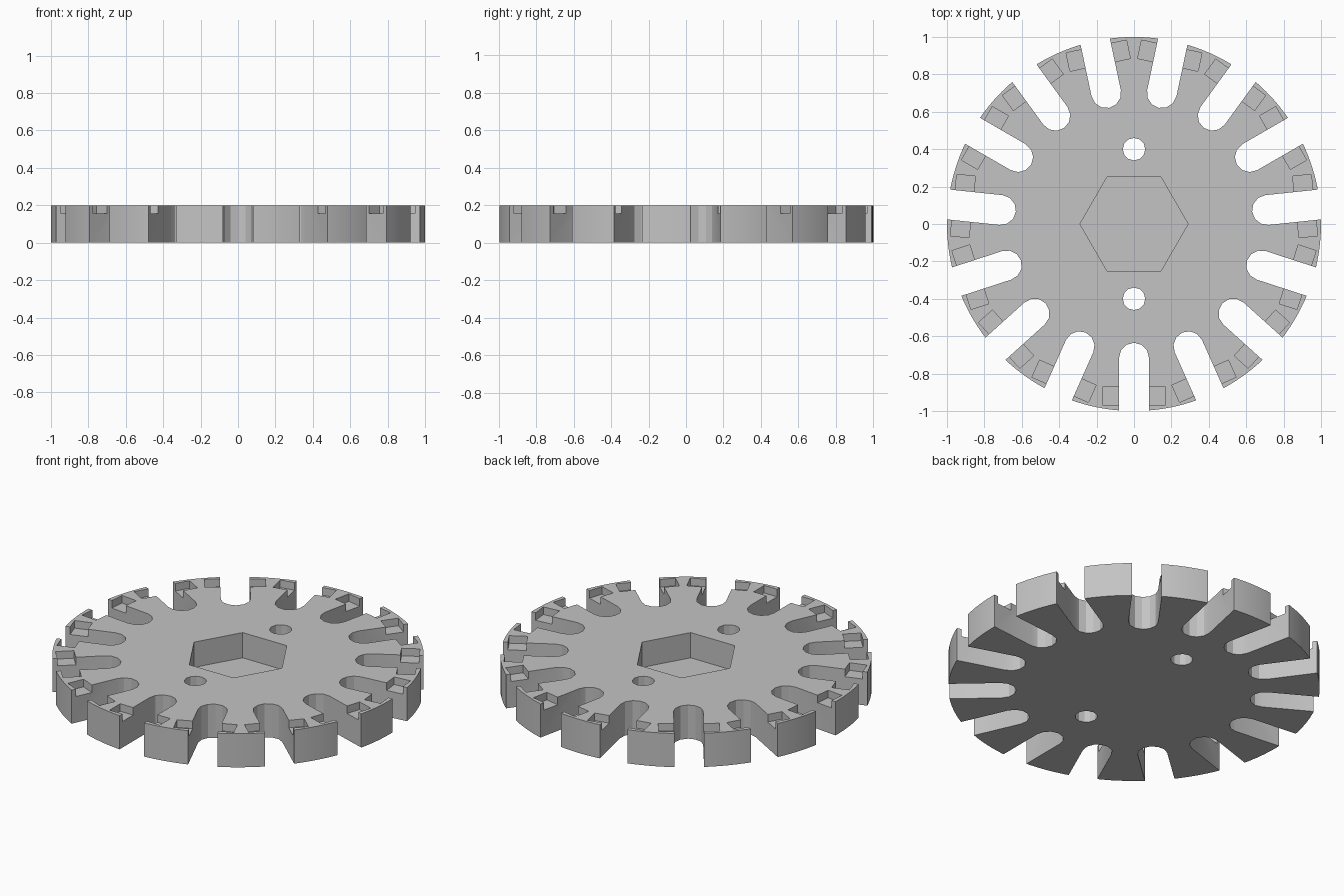
import bpy, bmesh, math
from mathutils import Matrix, Vector

cube = bpy.data.objects.get("Cube")
if cube:
    bpy.data.objects.remove(cube, do_unlink=True)

HEIGHT = 0.2
TEETH = 15
SLOT_HALF = 0.08
SLOT_CENTRE = 0.715

grey = bpy.data.materials.new("plain_grey")
grey.use_nodes = True
grey.diffuse_color = (0.55, 0.55, 0.55, 1)
grey.node_tree.nodes["Principled BSDF"].inputs["Base Color"].default_value = (0.55, 0.55, 0.55, 1)


def ring(radius, sides, centre=(0, 0)):
    """Points of a regular polygon."""
    steps = [math.tau * i / sides for i in range(sides)]
    return [(centre[0] + radius * math.cos(a), centre[1] + radius * math.sin(a)) for a in steps]


def add_prism(bm, outline, bottom, top, turn=0):
    """Extrude a flat outline upward, turned about the wheel axis."""
    spin = Matrix.Rotation(turn, 4, "Z")
    face = bm.faces.new([bm.verts.new(spin @ Vector((x, y, bottom))) for x, y in outline])
    lift = bmesh.ops.extrude_face_region(bm, geom=[face])["geom"]
    verts = [g for g in lift if isinstance(g, bmesh.types.BMVert)]
    bmesh.ops.translate(bm, verts=verts, vec=(0, 0, top - bottom))


def finish(bm, name):
    bmesh.ops.recalc_face_normals(bm, faces=bm.faces)
    mesh = bpy.data.meshes.new(name)
    bm.to_mesh(mesh)
    bm.free()
    mesh.materials.append(grey)
    obj = bpy.data.objects.new(name, mesh)
    bpy.context.collection.objects.link(obj)
    return obj


# Wheel blank
bm = bmesh.new()
add_prism(bm, ring(1.0, 120), 0, HEIGHT)
wheel = finish(bm, "slotted_wheel")

# Radial slots with round inner ends, and the clip notches beside them
slots, notches = bmesh.new(), bmesh.new()
arc = [math.pi / 2 + math.pi * i / 6 for i in range(7)]
slot_outline = [(SLOT_CENTRE + SLOT_HALF * math.cos(a), SLOT_HALF * math.sin(a)) for a in arc]
slot_outline += [(1.2, -SLOT_HALF), (1.2, SLOT_HALF)]
notch_outline = [(0.87, -0.165), (0.97, -0.165), (0.97, 0.165), (0.87, 0.165)]
for i in range(TEETH):
    turn = math.tau * i / TEETH - math.pi / 2
    add_prism(slots, slot_outline, -0.1, HEIGHT + 0.1, turn)
    add_prism(notches, notch_outline, 0.155, HEIGHT + 0.1, turn)

# Hexagonal pocket and two through holes
centre = bmesh.new()
add_prism(centre, ring(0.289, 6), 0.05, HEIGHT + 0.1)
for y in (-0.4, 0.4):
    add_prism(centre, ring(0.06, 12, (0, y)), -0.1, HEIGHT + 0.1)

# Cut everything out of the blank
bpy.context.view_layer.objects.active = wheel
for bm, name in ((slots, "slot_cutter"), (notches, "notch_cutter"), (centre, "centre_cutter")):
    cutter = finish(bm, name)
    cutter.hide_render = True
    cut = wheel.modifiers.new(name, "BOOLEAN")
    cut.operation = "DIFFERENCE"
    cut.solver = "EXACT"
    cut.object = cutter
    bpy.ops.object.modifier_apply(modifier=cut.name)
    bpy.data.objects.remove(cutter, do_unlink=True)

# Smooth rim, crisp corners
bpy.ops.object.select_all(action="DESELECT")
wheel.select_set(True)
bpy.ops.object.shade_smooth_by_angle(angle=math.radians(20))
